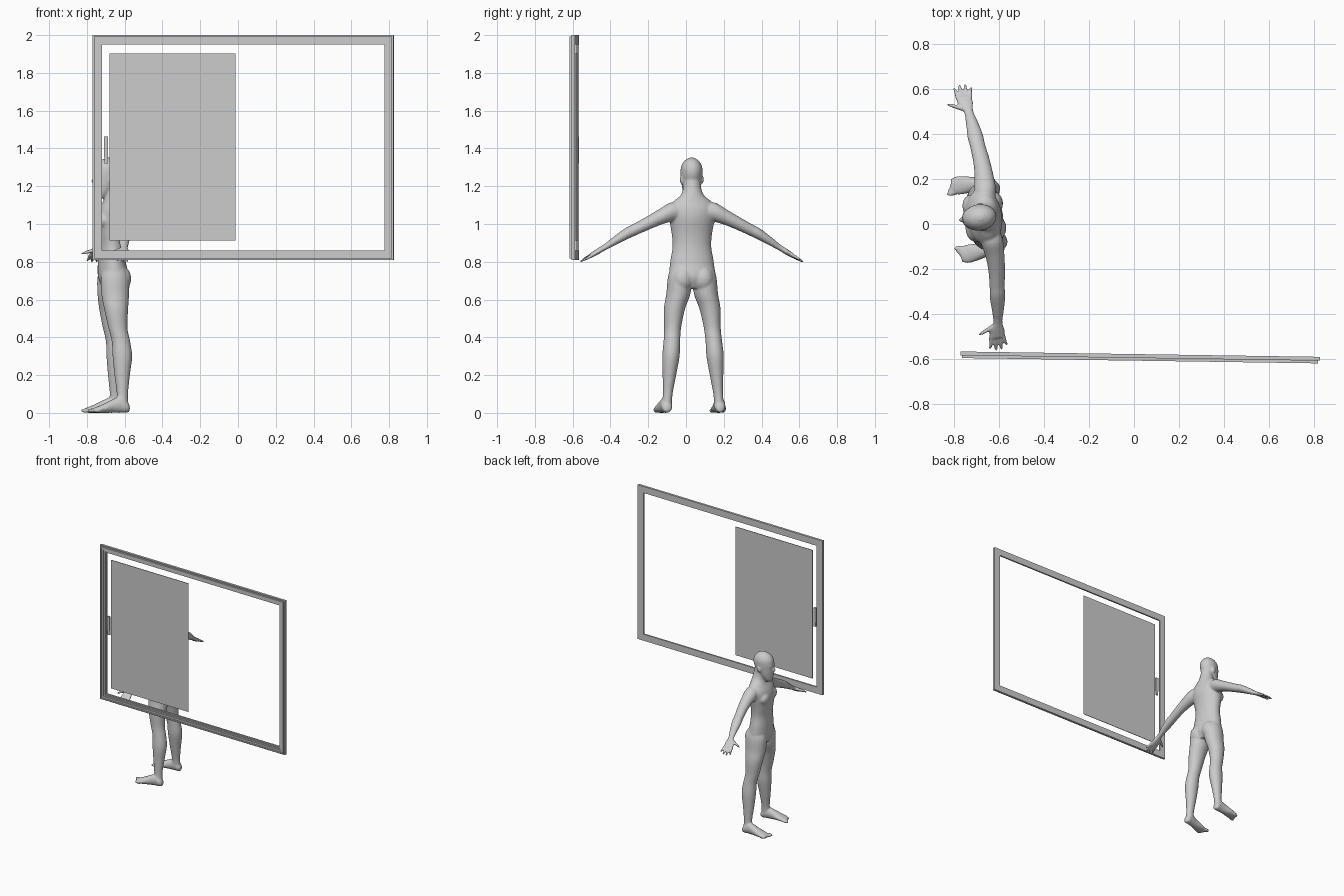
import bpy, bmesh, math
from mathutils import Vector, Matrix

if "Cube" in bpy.data.objects:
    bpy.data.objects.remove(bpy.data.objects["Cube"])

grey = bpy.data.materials.new("light grey")
grey.diffuse_color = (0.6, 0.6, 0.6, 1)
grey.use_nodes = True
grey.node_tree.nodes["Principled BSDF"].inputs["Base Color"].default_value = grey.diffuse_color


def make_object(name, bm):
    bmesh.ops.recalc_face_normals(bm, faces=bm.faces)
    mesh = bpy.data.meshes.new(name)
    bm.to_mesh(mesh)
    bm.free()
    mesh.materials.append(grey)
    ob = bpy.data.objects.new(name, mesh)
    bpy.context.collection.objects.link(ob)
    return ob


def smooth_rows(rows, steps=4):
    """Catmull-Rom interpolation between stations."""
    out = []
    p = [rows[0]] + list(rows) + [rows[-1]]
    for i in range(1, len(p) - 2):
        for k in range(steps):
            t = k / steps
            out.append([0.5 * (2 * b + (c - a) * t + (2 * a - 5 * b + 4 * c - d) * t * t
                               + (3 * b - a - 3 * c + d) * t ** 3)
                        for a, b, c, d in zip(p[i - 1], p[i], p[i + 1], p[i + 2])])
    out.append(list(rows[-1]))
    return out


def loft(bm, rows, axis, side=1, n=20):
    """Closed tube of elliptic rings; a row is x, y, z and the two ring radii."""
    a, b = [i for i in range(3) if i != axis]
    rings = []
    for x, y, z, ra, rb in smooth_rows(rows):
        ring = []
        for k in range(n):
            t = 2 * math.pi * k / n
            co = [x, y, z]
            co[a] += ra * math.cos(t)
            co[b] += rb * math.sin(t)
            co[1] *= side
            ring.append(bm.verts.new(co))
        rings.append(ring)
    faces = [bm.faces.new(rings[0]), bm.faces.new(rings[-1][::-1])]
    for r, s in zip(rings, rings[1:]):
        for k in range(n):
            faces.append(bm.faces.new((r[k], s[k], s[(k + 1) % n], r[(k + 1) % n])))
    bmesh.ops.recalc_face_normals(bm, faces=faces)


def blob(bm, center, radii):
    bmesh.ops.create_uvsphere(bm, u_segments=16, v_segments=10, radius=1,
                              matrix=Matrix.Translation(center) @ Matrix.Diagonal((*radii, 1)))


# ---- standing figure, facing -x ----
bm = bmesh.new()
# torso and neck
loft(bm, [(.02, 0, .66, .055, .08), (.02, 0, .72, .08, .12), (.012, 0, .80, .073, .116),
          (.01, 0, .88, .067, .103), (.008, 0, .95, .073, .108), (.012, 0, 1.03, .083, .122),
          (.018, 0, 1.08, .075, .125), (.025, 0, 1.12, .058, .10),
          (.027, 0, 1.15, .05, .064), (.02, 0, 1.19, .048, .048), (.012, 0, 1.24, .046, .045)], 2, n=28)
# head
loft(bm, [(-.045, 0, 1.135, .02, .02), (-.037, 0, 1.155, .036, .034), (-.022, 0, 1.19, .056, .047),
          (-.012, 0, 1.23, .069, .054), (-.006, 0, 1.27, .076, .058), (-.004, 0, 1.305, .071, .055),
          (-.002, 0, 1.335, .048, .038), (0, 0, 1.352, .012, .01)], 2, n=24)
# nose and brow
blob(bm, (-.083, 0, 1.228), (.014, .010, .018))
blob(bm, (-.068, 0, 1.26), (.014, .036, .011))
for s in (1, -1):
    # ears, chest and seat muscles
    blob(bm, (.005, s * .056, 1.235), (.015, .008, .022))
    blob(bm, (-.038, s * .05, 1.02), (.036, .054, .045))
    blob(bm, (.058, s * .055, .71), (.05, .055, .066))
    # leg
    loft(bm, [(.05, .14, .03, .032, .026), (.05, .135, .10, .03, .026), (.05, .126, .20, .041, .036),
              (.052, .118, .30, .052, .046), (.045, .112, .38, .049, .044),
              (.03, .106, .45, .051, .045), (.022, .095, .55, .064, .056),
              (.02, .074, .63, .074, .064), (.02, .066, .72, .075, .063),
              (.02, .06, .78, .05, .05)], 2, s)
    # foot and toes
    loft(bm, [(.088, .142, .022, .012, .014), (.075, .142, .03, .027, .029), (.04, .143, .043, .03, .043),
              (0, .147, .037, .032, .037), (-.04, .151, .027, .038, .027),
              (-.08, .153, .018, .041, .018), (-.108, .153, .013, .034, .012)], 0, s)
    for k in range(5):
        blob(bm, (-.112 + .007 * k, s * (.122 + .0155 * k), .012), (.026 - .002 * k, .011 - .001 * k, .012))
    # arm and palm
    loft(bm, [(.03, .06, 1.07, .045, .045), (.036, .12, 1.062, .049, .051), (.04, .18, 1.035, .042, .043),
              (.038, .25, 1.0, .037, .037), (.03, .32, .965, .034, .033), (.026, .36, .945, .035, .032),
              (.02, .42, .908, .027, .025), (.012, .47, .875, .021, .018), (.004, .505, .853, .033, .017),
              (0, .54, .833, .036, .014)], 1, s)
    # fingers and thumb
    for k, reach in enumerate((.045, .056, .054, .038)):
        x = -.027 + .018 * k
        loft(bm, [(x, .525, .84, .009, .011), (x * 1.2, .54 + reach * .5, .833 - reach * .3, .0085, .010),
                  (x * 1.4, .54 + reach, .833 - reach * .6, .006, .006)], 1, s, 10)
    loft(bm, [(0, .482, .866, .014, .012), (-.035, .497, .856, .011, .011),
              (-.06, .508, .848, .009, .009), (-.078, .514, .843, .005, .005)], 0, s, 10)

figure = make_object("standing_figure", bm)
# fuse the limbs into one soft skin
rm = figure.modifiers.new("fuse", 'REMESH')
rm.mode = 'VOXEL'
rm.voxel_size = .006
rm.use_smooth_shade = True
sm = figure.modifiers.new("soften", 'SMOOTH')
sm.factor, sm.iterations = .5, 5
figure.location = (-.68, .03, 0)
figure.rotation_euler.z = math.radians(7.9)

# ---- window: stepped frame, pane and handle share one slightly turned plane ----
place = Matrix.Translation((.0275, -.591, 1.405)) @ Matrix.Rotation(math.radians(-.85), 4, 'Z')
HW, HH = .797, .595

# frame profile swept round the rectangle: inset from the edge, depth
profile = [(0, .014), (0, -.003), (.008, -.003), (.008, -.015), (.018, -.015), (.018, -.009),
           (.031, -.009), (.031, -.003), (.041, -.003), (.041, .002), (.05, .002), (.05, .014)]
bm = bmesh.new()
rings = [[bm.verts.new((sx * (HW - i), d, sz * (HH - i)))
          for sx, sz in ((-1, -1), (1, -1), (1, 1), (-1, 1))] for i, d in profile]
for r, s in zip(rings, rings[1:] + rings[:1]):
    for k in range(4):
        bm.faces.new((r[k], r[(k + 1) % 4], s[(k + 1) % 4], s[k]))
make_object("window_frame", bm).matrix_world = place


def box(name, x0, x1, y0, y1, z0, z1):
    """Box given in world x and z, and in depth from the window plane."""
    bm = bmesh.new()
    size = Matrix.Diagonal((x1 - x0, y1 - y0, z1 - z0, 1))
    mid = Vector(((x0 + x1) / 2 - .0275, (y0 + y1) / 2, (z0 + z1) / 2 - 1.405))
    bmesh.ops.create_cube(bm, size=1, matrix=Matrix.Translation(mid) @ size)
    make_object(name, bm).matrix_world = place


box("pane", -.68, -.013, .004, .008, .912, 1.903)
box("handle_plate", -.708, -.688, .002, .010, 1.32, 1.36)
box("handle_grip", -.71, -.689, -.004, .010, 1.355, 1.463)

# smooth skin on the figure
bpy.ops.object.select_all(action='DESELECT')
figure.select_set(True)
bpy.context.view_layer.objects.active = figure
bpy.ops.object.convert(target='MESH')
bpy.ops.object.shade_smooth_by_angle(angle=math.radians(60))
if not figure.data.materials:
    figure.data.materials.append(grey)
